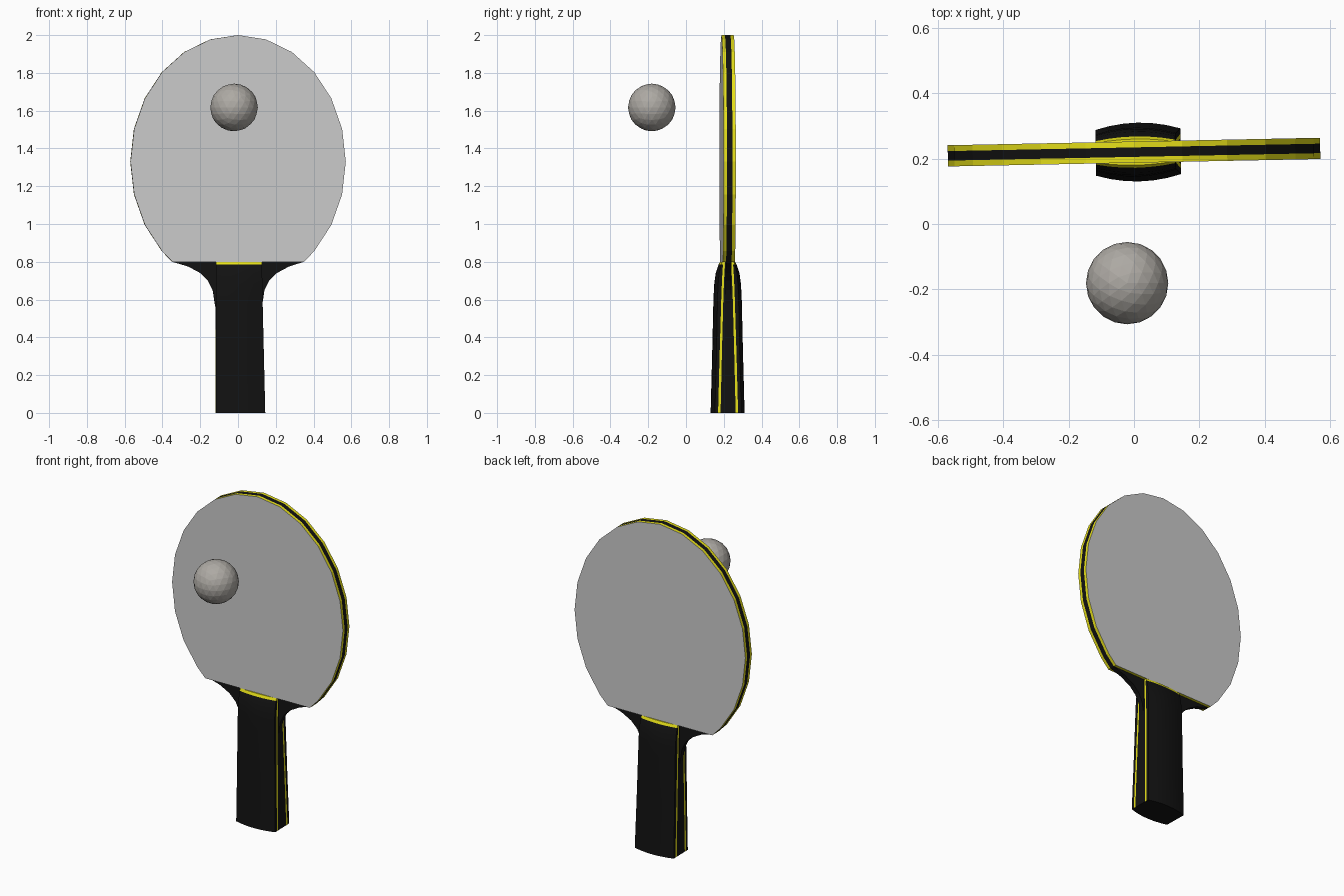
import bpy, bmesh
from math import sin, cos, radians, asin, sqrt

if "Cube" in bpy.data.objects:
    bpy.data.objects.remove(bpy.data.objects["Cube"])


def material(name, rgb):
    m = bpy.data.materials.new(name)
    m.diffuse_color = (*rgb, 1)
    m.use_nodes = True
    m.node_tree.nodes["Principled BSDF"].inputs["Base Color"].default_value = m.diffuse_color
    return m


BLACK = material("black", (0.006, 0.006, 0.006))
YELLOW = material("yellow", (0.8, 0.75, 0.01))
BALL = material("ball_grey", (0.42, 0.40, 0.37))
PADDLE_LOC, TILT = (0, 0.22, 0), radians(1.15)


def finish(bm, name, mats=(), on_paddle=True):
    bmesh.ops.recalc_face_normals(bm, faces=bm.faces)
    me = bpy.data.meshes.new(name)
    bm.to_mesh(me)
    bm.free()
    for m in mats:
        me.materials.append(m)
    ob = bpy.data.objects.new(name, me)
    bpy.context.collection.objects.link(ob)
    if on_paddle:
        ob.location, ob.rotation_euler.z = PADDLE_LOC, TILT
    return ob


def prism(name, outline, y0, y1, mats=()):
    """Extrude an x-z outline from y0 to y1."""
    bm = bmesh.new()
    face = bm.faces.new([bm.verts.new((x, y0, z)) for x, z in outline])
    ext = bmesh.ops.extrude_face_region(bm, geom=[face])["geom"]
    verts = [v for v in ext if isinstance(v, bmesh.types.BMVert)]
    bmesh.ops.translate(bm, verts=verts, vec=(0, y1 - y0, 0))
    return finish(bm, name, mats)


# Blade outline: a 24-sided oval cut off at the handle line
A, B, CZ, CUT = 0.57, 0.67, 1.33, 0.80
cut_x = A * sqrt(1 - ((CZ - CUT) / B) ** 2)
oval = [(A * cos(radians(a)), CZ + B * sin(radians(a))) for a in range(-45, 226, 15)]
pad = [(cut_x, CUT)] + oval + [(-cut_x, CUT)]

# Wooden core with flared shoulders running into the handle
flare = [(0.27, 0.775), (0.205, 0.74), (0.165, 0.70), (0.14, 0.65), (0.128, 0.57), (0.11, 0.5)]
core = pad + [(-x + 0.006, z) for x, z in flare] + [(x, z) for x, z in reversed(flare)]
prism("blade_core", core, -0.0145, 0.0145, [BLACK])

# Yellow sponge and grey rubber on both faces
for side, s in (("front", -1), ("back", 1)):
    prism(side + "_sponge", pad, s * 0.0145, s * 0.0315, [YELLOW])
    prism(side + "_rubber", pad, s * 0.0315, s * 0.0325)

# Handle: lofted sections (z, right x, edge depth, middle depth, stripe inner, stripe outer)
sections = [
    (0.0, 0.143, 0.070, 0.090, 0.040, 0.053),
    (0.3, 0.136, 0.062, 0.082, 0.033, 0.045),
    (0.6, 0.129, 0.056, 0.075, 0.025, 0.036),
    (0.68, 0.128, 0.053, 0.071, 0.022, 0.033),
    (0.74, 0.127, 0.047, 0.063, 0.019, 0.030),
    (0.785, 0.126, 0.036, 0.048, 0.016, 0.027),
    (0.80, 0.125, 0.030, 0.040, 0.015, 0.026),
]
LEFT = -0.117
bm = bmesh.new()
rings = []
for z, right, e, d, s0, s1 in sections:
    half = [(1, -e), (1, -s1), (1, -s0), (1, s0), (1, s1), (1, e)]
    half += [(u, e + (d - e) * (1 - u * u)) for u in (0.67, 0.33, 0, -0.33, -0.67)]
    ring = half + [(-u, -y) for u, y in half]
    mid, hw = (right + LEFT) / 2, (right - LEFT) / 2
    rings.append([bm.verts.new((mid + u * hw, y, z)) for u, y in ring])
n = len(rings[0])
for k, (lo, hi) in enumerate(zip(rings, rings[1:])):
    for i in range(n):
        j = (i + 1) % n
        f = bm.faces.new((lo[i], lo[j], hi[j], hi[i]))
        stripe = i % 11 in (1, 3)
        top_lip = k == len(rings) - 2 and i % 11 != 2
        f.material_index = int(stripe or top_lip)
bm.faces.new(rings[0])
bm.faces.new(rings[-1]).material_index = 1
handle = finish(bm, "handle", [BLACK, YELLOW])
bpy.context.view_layer.objects.active = handle
handle.select_set(True)
bpy.ops.object.shade_smooth_by_angle(angle=radians(30))

# Ball
bm = bmesh.new()
bmesh.ops.create_icosphere(bm, subdivisions=3, radius=0.126)
ball = finish(bm, "ball", [BALL], on_paddle=False)
ball.location = (-0.021, -0.181, 1.617)
